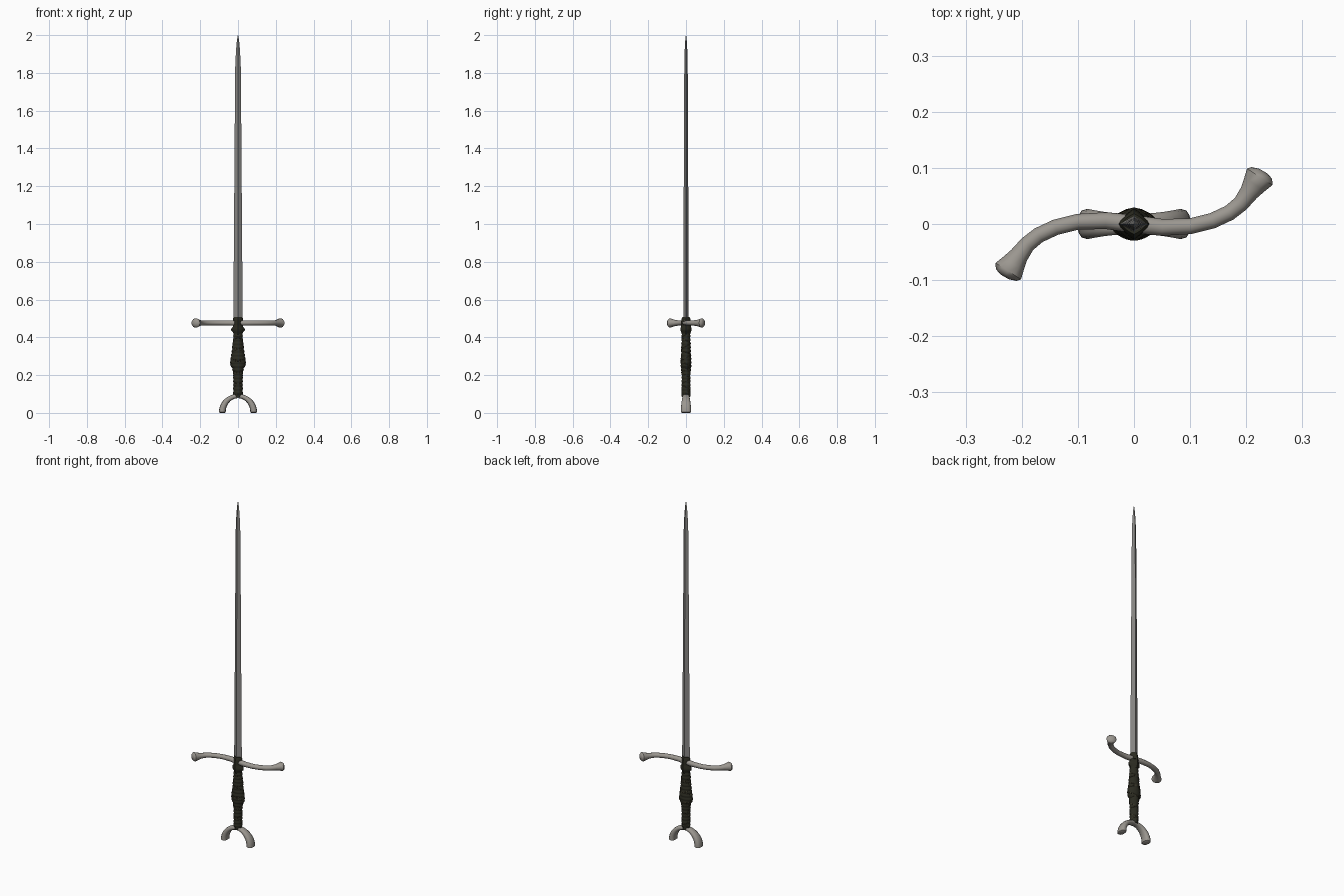
import bpy, bmesh, math
from mathutils import Vector as V

if "Cube" in bpy.data.objects:
    bpy.data.objects.remove(bpy.data.objects["Cube"])


def material(name, rgb):
    m = bpy.data.materials.new(name)
    m.diffuse_color = (*rgb, 1)
    m.use_nodes = True
    m.node_tree.nodes["Principled BSDF"].inputs["Base Color"].default_value = m.diffuse_color
    return m


STEEL = material("grey steel", (0.25, 0.245, 0.235))
PALE = material("pale steel", (0.33, 0.31, 0.28))
DARK = material("dark leather", (0.024, 0.024, 0.015))
CORD = material("brown cord", (0.065, 0.055, 0.03))


def loft(name, rings, mat, angle=50):
    """Skin a list of equal-length closed rings and cap both ends."""
    bm = bmesh.new()
    vs = [[bm.verts.new(p) for p in r] for r in rings]
    n = len(vs[0])
    for a, b in zip(vs, vs[1:]):
        for i in range(n):
            j = (i + 1) % n
            bm.faces.new((a[i], a[j], b[j], b[i]))
    bm.faces.new(vs[0][::-1])
    bm.faces.new(vs[-1])
    bmesh.ops.recalc_face_normals(bm, faces=bm.faces)
    me = bpy.data.meshes.new(name)
    bm.to_mesh(me)
    bm.free()
    me.materials.append(mat)
    ob = bpy.data.objects.new(name, me)
    bpy.context.collection.objects.link(ob)
    bpy.ops.object.select_all(action='DESELECT')
    ob.select_set(True)
    bpy.context.view_layer.objects.active = ob
    bpy.ops.object.shade_smooth_by_angle(angle=math.radians(angle))
    return ob


def ring(c, u, v, a, b, n, power=1.0):
    """Ellipse around c; power above 1 pinches it towards a diamond."""
    out = []
    for i in range(n):
        t = 2 * math.pi * i / n
        x, y = math.cos(t), math.sin(t)
        x = math.copysign(abs(x) ** power, x)
        y = math.copysign(abs(y) ** power, y)
        out.append(V(c) + V(u) * a * x + V(v) * b * y)
    return out


def interp(table, z):
    for p, q in zip(table, table[1:]):
        if z <= q[0]:
            f = max(0, (z - p[0]) / (q[0] - p[0]))
            return [a + (b - a) * f for a, b in zip(p[1:], q[1:])]
    return list(table[-1][1:])


X, Y, Z = V((1, 0, 0)), V((0, 1, 0)), V((0, 0, 1))

# blade: tapering diamond section
BLADE = [(0.47, 0.025, 0.014), (1.0, 0.021, 0.0125), (1.5, 0.0175, 0.011),
         (1.84, 0.0145, 0.009), (1.92, 0.0105, 0.007), (1.97, 0.006, 0.004),
         (2.0, 0.0008, 0.0008)]
loft("blade", [ring((0, 0, z), X, Y, a, b, 4) for z, a, b in BLADE], STEEL, 15)

# crossguard: S-curved bar with flared ends, half a turn symmetric
ARM = [((0.0, 0.0), 0.016), ((0.05, -0.006), 0.015), ((0.10, -0.004), 0.014),
       ((0.14, 0.006), 0.014), ((0.17, 0.02), 0.014), ((0.19, 0.036), 0.0145),
       ((0.205, 0.056), 0.017), ((0.215, 0.071), 0.022), ((0.224, 0.084), 0.027),
       ((0.228, 0.091), 0.021), ((0.230, 0.0945), 0.008)]
path = [((-x, -y), r) for (x, y), r in ARM[:0:-1]] + ARM
rings = []
for i, ((x, y), r) in enumerate(path):
    p, q = path[max(i - 1, 0)][0], path[min(i + 1, len(path) - 1)][0]
    d = V((q[0] - p[0], q[1] - p[1], 0)).normalized()
    rings.append(ring((x, y, 0.476), Z.cross(d), Z, r, r * 0.93, 12))
loft("crossguard", rings, PALE)

# pommel: open-ended crescent
rings = [ring((0.083, 0, 0), X, Y, 0.012, 0.021, 12)]
STEPS = 20
for i in range(STEPS + 1):
    t = math.pi * i / STEPS
    c, s = math.cos(t), math.sin(t)
    k = abs(c) ** 2
    rings.append(ring((0.083 * c, 0, 0.004 + 0.085 * s), V((c, 0, s)), Y,
                      0.011 + 0.007 * k, 0.018 + 0.009 * k, 12, 0.8))
rings.append(ring((-0.083, 0, 0), -X, Y, 0.012, 0.021, 12))
loft("crescent_pommel", rings, PALE)

# grip: swelling handle with wrapped ridges
GRIP = [(0.085, 0.021, 0.021), (0.11, 0.024, 0.024), (0.20, 0.025, 0.023),
        (0.235, 0.030, 0.026), (0.255, 0.041, 0.028), (0.28, 0.040, 0.028),
        (0.33, 0.032, 0.025), (0.40, 0.025, 0.023), (0.425, 0.023, 0.022)]
rings = []
COUNT = 68
for i in range(COUNT + 1):
    z = 0.085 + 0.34 * i / COUNT
    a, b = interp(GRIP, z)
    e = 0.0012 if i % 4 < 2 else -0.0012
    rings.append(ring((0, 0, z), X, Y, a + e, b + e, 16, 1.15))
loft("grip", rings, DARK, 40)

# cords wound round the grip
for k in range(2):
    cu = bpy.data.curves.new("grip_cord", 'CURVE')
    cu.dimensions = '3D'
    cu.bevel_depth = 0.0017
    cu.bevel_resolution = 0
    sp = cu.splines.new('POLY')
    N = 160
    sp.points.add(N)
    for i in range(N + 1):
        z = 0.105 + 0.31 * i / N
        a, b = interp(GRIP, z)
        t = k * math.pi + (1 - 2 * k) * i / N * 10 * math.pi
        c, s = math.cos(t), math.sin(t)
        sp.points[i].co = (a * math.copysign(abs(c) ** 1.15, c),
                           b * math.copysign(abs(s) ** 1.15, s), z, 1)
    cu.materials.append(CORD)
    bpy.context.collection.objects.link(bpy.data.objects.new("grip_cord", cu))

# collars: below the guard, above it round the blade, and over the pommel
COLLARS = {
    "grip_collar": [(0.415, 0.022, 0.022), (0.427, 0.027, 0.026), (0.436, 0.036, 0.029),
                    (0.445, 0.036, 0.030), (0.455, 0.028, 0.027), (0.472, 0.024, 0.025)],
    "blade_collar": [(0.465, 0.027, 0.027), (0.485, 0.025, 0.026),
                     (0.497, 0.027, 0.024), (0.508, 0.022, 0.018)],
    "pommel_collar": [(0.088, 0.020, 0.020), (0.098, 0.026, 0.025),
                      (0.108, 0.026, 0.025), (0.116, 0.022, 0.022)]}
for name, prof in COLLARS.items():
    loft(name, [ring((0, 0, z), X, Y, a, b, 16, 1.5) for z, a, b in prof], DARK, 35)
